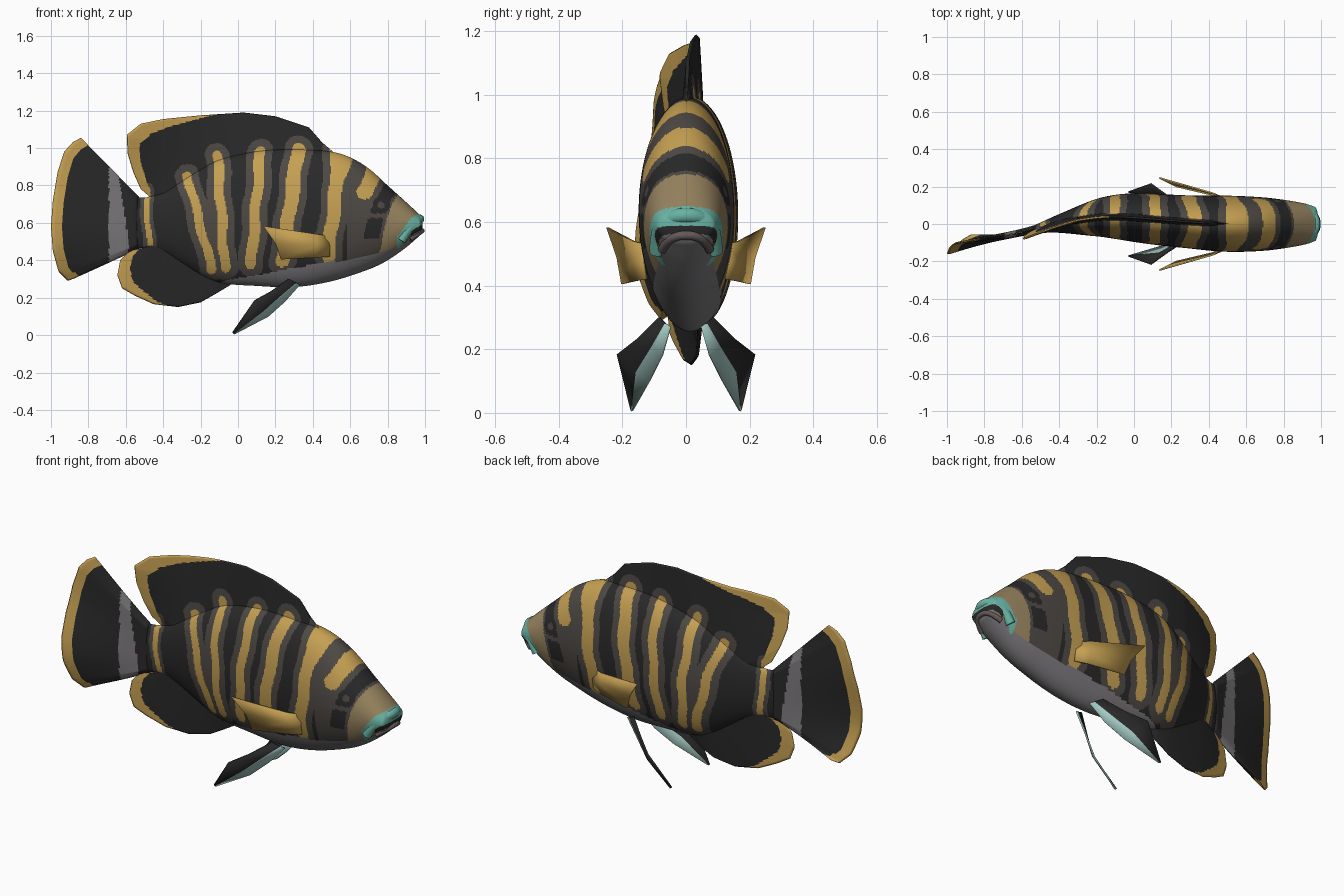
import bpy, bmesh, math
from mathutils import Vector

if "Cube" in bpy.data.objects:
    bpy.data.objects.remove(bpy.data.objects["Cube"])

# ---------- flat colours ----------
COLOURS = {
    "black": (0.022, 0.022, 0.022), "gold": (0.56, 0.35, 0.085),
    "brown_grey": (0.075, 0.066, 0.058), "tan": (0.31, 0.23, 0.115),
    "belly_grey": (0.20, 0.19, 0.20), "lip_teal": (0.14, 0.45, 0.37),
    "pale_teal": (0.38, 0.60, 0.56), "mouth_pink": (0.13, 0.10, 0.10)}
NAMES = list(COLOURS)
MATS = []
for n, c in COLOURS.items():
    m = bpy.data.materials.new(n)
    m.diffuse_color = (*c, 1)
    m.use_nodes = True
    m.node_tree.nodes["Principled BSDF"].inputs["Base Color"].default_value = m.diffuse_color
    MATS.append(m)


# ---------- helpers ----------
def clamp(t):
    return min(max(t, 0), 1)


def curve(table, x):
    """Smooth interpolation through (x, value) pairs sorted by x."""
    x = min(max(x, table[0][0]), table[-1][0])
    i = 0
    while i < len(table) - 2 and x > table[i + 1][0]:
        i += 1

    def slope(k):
        a, b = table[max(k - 1, 0)], table[min(k + 1, len(table) - 1)]
        return (b[1] - a[1]) / (b[0] - a[0])
    (x0, y0), (x1, y1) = table[i], table[i + 1]
    h = x1 - x0
    t = (x - x0) / h
    return (y0 * (2*t**3 - 3*t*t + 1) + y1 * (3*t*t - 2*t**3)
            + h * slope(i) * (t**3 - 2*t*t + t) + h * slope(i + 1) * (t**3 - t*t))


def along(points, u):
    """Point at fraction u of the length of a polyline."""
    pts = [Vector(p) for p in points]
    lens = [(b - a).length for a, b in zip(pts, pts[1:])]
    d = u * sum(lens)
    for a, b, l in zip(pts, pts[1:], lens):
        if d <= l:
            return a.lerp(b, d / l)
        d -= l
    return pts[-1]


def build(name, verts, faces, colours):
    me = bpy.data.meshes.new(name)
    me.from_pydata(verts, [], faces)
    for m in MATS:
        me.materials.append(m)
    for p, c in zip(me.polygons, colours):
        p.material_index = NAMES.index(c)
        p.use_smooth = True
    bm = bmesh.new()
    bm.from_mesh(me)
    bmesh.ops.recalc_face_normals(bm, faces=bm.faces)
    bm.to_mesh(me)
    bm.free()
    ob = bpy.data.objects.new(name, me)
    bpy.context.collection.objects.link(ob)
    return ob


def ring_faces(rows, n):
    return [(i*n + j, i*n + (j+1) % n, (i+1)*n + (j+1) % n, (i+1)*n + j)
            for i in range(rows - 1) for j in range(n)]


# ---------- body shape tables ----------
TOP = [(-.6, .75), (-.5, .735), (-.4, .77), (-.3, .83), (-.2, .89), (-.1, .94), (.1, .985), (.3, .995),
       (.5, .98), (.6, .95), (.7, .89), (.8, .80), (.9, .71), (.97, .645)]
BOTTOM = [(-.6, .45), (-.5, .465), (-.4, .44), (-.3, .38), (-.2, .32), (-.1, .28), (.1, .263), (.3, .257),
          (.5, .288), (.7, .352), (.8, .40), (.9, .47), (.97, .53)]
HALF = [(-.6, .01), (-.5, .028), (-.4, .05), (-.2, .10), (0, .13), (.3, .142), (.5, .15), (.7, .142),
        (.85, .122), (.93, .105), (.97, .09)]
BEND = [(-1, -.13), (-.8, -.085), (-.6, -.045), (-.5, -.02), (-.4, .003), (-.2, .034), (-.1, .038),
        (0, .034), (.2, .018), (.4, .005), (.6, 0), (1, 0)]
BELLY = [(-.16, .26), (-.05, .295), (.1, .32), (.3, .36), (.5, .39), (.7, .425), (.82, .465), (.9, .51), (1, .58)]
EYE_BAND = [(.45, .70), (.6, .73), (.7, .765), (.8, .82), (.9, .84)]
LIP_LINE = [(.86, .49), (.87, .505), (.91, .56), (.94, .59), (1, .62)]
TAIL_WAVE = [(0, .012), (.3, .015), (.7, -.03), (1, .045)]
# stripes: top x, top z, bottom x, bottom z, gold half width
STRIPES = [(-.49, .78, -.475, .44, .015), (-.27, .85, -.14, .35, .025), (-.11, .96, -.07, .36, .026),
           (.12, .98, .07, .38, .029), (.32, .99, .24, .40, .037), (.55, .97, .48, .42, .036),
           (.735, .90, .68, .77, .046)]


def stripe_colour(x, z):
    halo = False
    for xt, zt, xb, zb, w in STRIPES:
        k = clamp((z - zb) / (zt - zb))
        if xt == .55:
            w += .025 * clamp((z - .82) / .12)
        over = max(z - zt, zb - z, 0)
        d = math.hypot(x - xb - (xt - xb) * k - .006 * math.sin(z * 24 + xt * 9), over)
        if d < w:
            return "gold"
        halo = halo or d < w + (.04 if xt > -.4 else .02)
    return "brown_grey" if halo else "black"


def body_colour(c):
    x, z = c.x, c.z
    if x > .85:
        up = z - curve(LIP_LINE, x)
        if -.02 < up * .8 < .036:
            return "lip_teal"
        if x > .92 and -.05 < up <= -.02:
            return "black"
    if x > -.16 and z < curve(BELLY, x):
        return "belly_grey"
    if x > .58:
        eye = math.hypot(x - .765, z - .695)
        if eye < .018:
            return "brown_grey"
        if eye < .046:
            return "black"
        d = x - curve(EYE_BAND, z)
        if abs(d) < .042:
            return "brown_grey" if .625 < z < .65 or z < .52 else "black"
        if d > .06:
            return "tan"
        if d > 0:
            return "brown_grey"
        s = stripe_colour(x, z)
        return "brown_grey" if s == "black" else s
    return stripe_colour(x, z)


# ---------- body ----------
N, ROWS = 140, 260
verts = []
stations = [(-.6 + 1.57 * i / (ROWS - 1), 1) for i in range(ROWS)]
stations += [(.976, .88), (.981, .7), (.984, .5), (.986, .25), (.987, .01)]
for x, s in stations:
    t, b, w = curve(TOP, x), curve(BOTTOM, x), curve(HALF, x)
    for j in range(N):
        a = 2 * math.pi * j / N
        verts.append(Vector((x, curve(BEND, x) + s * w * math.sin(a),
                             (t + b) / 2 + s * (t - b) / 2 * math.cos(a))))
faces = ring_faces(len(stations), N) + [tuple(range(N))]
build("body", verts, faces, [body_colour(sum((verts[k] for k in f), Vector()) / len(f)) for f in faces])


# ---------- upright fins: sheet from a hidden base line to the outer edge ----------
def fin(name, base, edge, rule, nu=120, nv=40, offset=lambda x, z, u, v: 0):
    verts, dist = [], []
    for i in range(nu + 1):
        u = i / nu
        p, q = along(base, u), along(edge, u)
        for j in range(2 * nv):
            v = 1 - abs(j - nv) / nv
            c = p.lerp(q, v)
            side = 0 if j in (0, nv) else (1 if j < nv else -1)
            th = (.022 - .017 * v) * min(1, 10 * u + .05, 10 * (1 - u) + .05)
            y = curve(BEND, c.x) + offset(c.x, c.y, u, v)
            verts.append(Vector((c.x, y + side * th, c.y)))
            dist.append((1 - v) * (q - p).length)
    faces = ring_faces(nu + 1, 2 * nv)
    cols = []
    for f in faces:
        c = sum((verts[k] for k in f), Vector()) / 4
        cols.append(rule(c.x, c.z, sum(dist[k] for k in f) / 4))
    return build(name, verts, faces, cols)


fin("dorsal_fin", [(.50, .94), (.1, .93), (-.2, .82), (-.45, .69)],
    [(.52, .97), (.45, 1.03), (.38, 1.11), (.2, 1.17), (.03, 1.19), (-.2, 1.175), (-.4, 1.155), (-.52, 1.13),
     (-.595, 1.07), (-.59, .97), (-.56, .87), (-.52, .78), (-.47, .74)],
    lambda x, z, e: "gold" if e < .085 * clamp((-.12 - x) / .38) and z > .77 else stripe_colour(x, z),
    200, 60, lambda x, z, u, v: -.035 * clamp((-.3 - x) / .28) * clamp((z - .75) / .3))
fin("anal_fin", [(-.05, .32), (-.2, .38), (-.35, .46), (-.47, .50)],
    [(-.04, .268), (-.12, .22), (-.2, .175), (-.32, .15), (-.45, .165), (-.55, .21), (-.62, .25),
     (-.645, .32), (-.63, .40), (-.58, .45), (-.47, .468)],
    lambda x, z, e: "gold" if e < .075 * clamp((-.38 - x) / .2) else "black")
fin("tail_fin", [(-.53, .74), (-.53, .46)],
    [(-.84, 1.055), (-.885, 1.03), (-.93, .98), (-.965, .87), (-.99, .72), (-1, .58), (-.99, .45),
     (-.96, .34), (-.91, .29), (-.87, .305)],
    lambda x, z, e: "gold" if e < .06 else
    ("belly_grey" if -.69 < x < -.585 - .06 * clamp((z - .5) / .4) else "black"),
    offset=lambda x, z, u, v: v * v * curve(TAIL_WAVE, u))


# ---------- paired fins, mirrored ----------
def plate(name, rows, row_colours, side):
    n = len(rows[0])
    verts = [Vector((x, side * y, z)) for r in rows for x, y, z in r]
    faces, cols = [], []
    for i in range(len(rows) - 1):
        for j in range(n - 1):
            faces.append((i*n + j, i*n + j + 1, (i+1)*n + j + 1, (i+1)*n + j))
            cols.append(row_colours[j])
    ob = build(name, verts, faces, cols)
    mod = ob.modifiers.new("thickness", "SOLIDIFY")
    mod.thickness, mod.offset = .008, 0


PECTORAL = [[(.48, .125, .53), (.49, .135, .475), (.49, .125, .42)],
            [(.42, .165, .54), (.42, .165, .48), (.42, .155, .415)],
            [(.135, .247, .583), (.20, .215, .49), (.23, .20, .405)]]
PELVIC = [[(.33, .05, .27), (.31, .065, .28), (.27, .085, .30)],
          [(.25, .075, .18), (.225, .105, .21), (.18, .15, .235)],
          [(.16, .115, .10), (.135, .155, .13), (.09, .215, .185)],
          [(-.02, .168, .006), (-.025, .17, .008), (-.03, .172, .012)]]
for side, tag in ((1, "left"), (-1, "right")):
    plate("pectoral_fin_" + tag, PECTORAL, ["gold", "gold"], side)
    plate("pelvic_fin_" + tag, PELVIC, ["pale_teal", "black"], side)


# ---------- lips: bent tubes round the snout ----------
def lip(name, half, radius, colour):
    pts = half + [(x, -y, z) for x, y, z in reversed(half[:-1])]
    cu = bpy.data.curves.new(name, "CURVE")
    cu.dimensions = "3D"
    cu.bevel_depth, cu.bevel_resolution, cu.use_fill_caps = radius, 4, True
    sp = cu.splines.new("BEZIER")
    sp.bezier_points.add(len(pts) - 1)
    for bp, p in zip(sp.bezier_points, pts):
        bp.co = p
        bp.handle_left_type = bp.handle_right_type = "AUTO"
    cu.materials.append(MATS[NAMES.index(colour)])
    ob = bpy.data.objects.new(name, cu)
    bpy.context.collection.objects.link(ob)


lip("upper_lip", [(.872, .09, .505), (.90, .087, .55), (.933, .075, .588), (.958, .045, .612), (.971, 0, .62)],
    .025, "lip_teal")
lip("lower_lip", [(.92, .075, .512), (.945, .064, .53), (.974, .04, .551), (.984, 0, .558)], .014, "mouth_pink")
